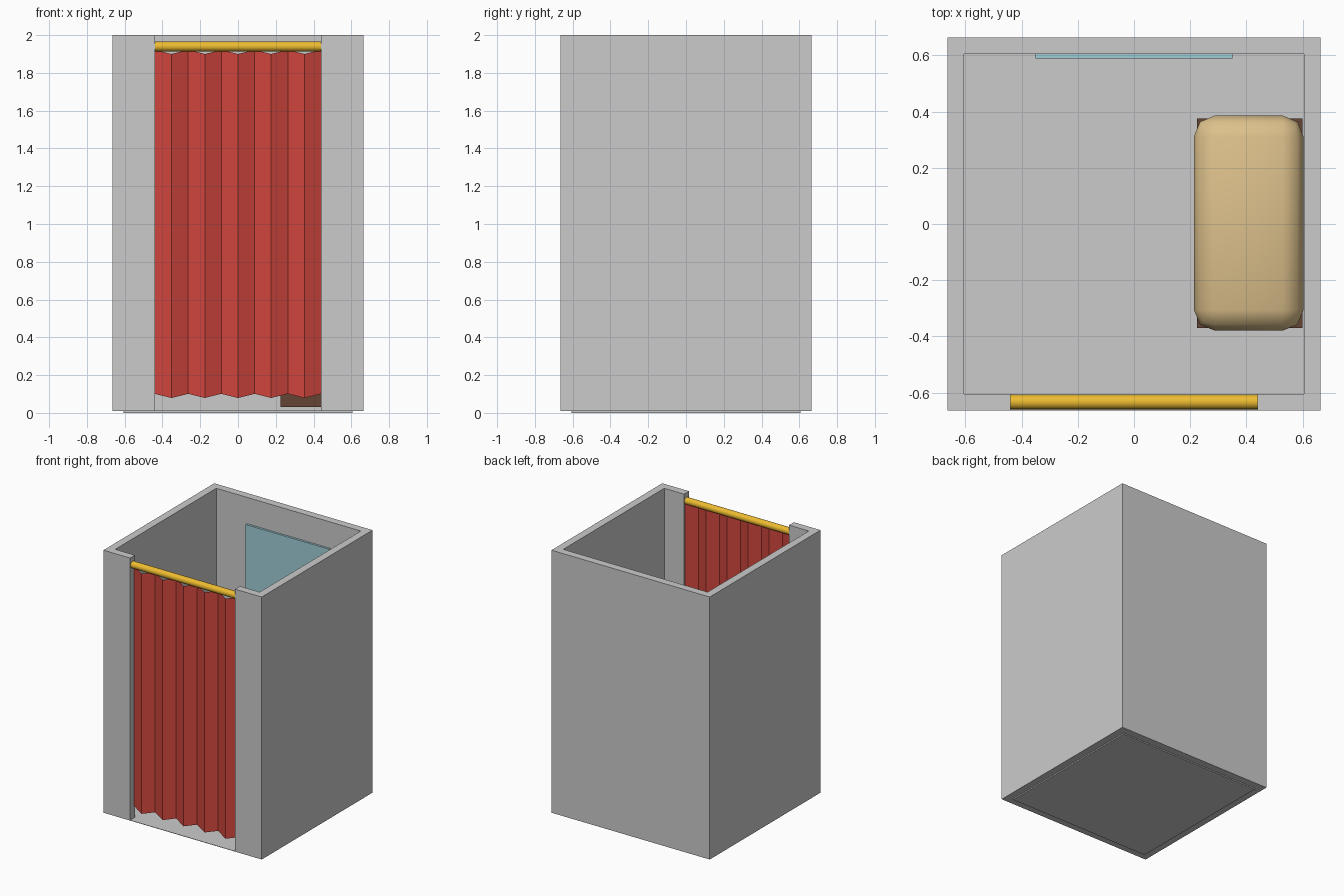
import bpy, bmesh, math

if "Cube" in bpy.data.objects:
    bpy.data.objects.remove(bpy.data.objects["Cube"])


def paint(obj, name, rgb):
    mat = bpy.data.materials.new(name)
    mat.diffuse_color = (*rgb, 1)
    mat.use_nodes = True
    mat.node_tree.nodes["Principled BSDF"].inputs["Base Color"].default_value = mat.diffuse_color
    obj.data.materials.append(mat)


def make_object(name, bm):
    bmesh.ops.recalc_face_normals(bm, faces=bm.faces)
    mesh = bpy.data.meshes.new(name)
    bm.to_mesh(mesh)
    bm.free()
    obj = bpy.data.objects.new(name, mesh)
    bpy.context.collection.objects.link(obj)
    return obj


def box(name, lo, hi, bevel=0, segments=2):
    bm = bmesh.new()
    bmesh.ops.create_cube(bm, size=1)
    for v in bm.verts:
        v.co = [(a + b) / 2 + c * (b - a) for a, b, c in zip(lo, hi, v.co)]
    if bevel:
        bmesh.ops.bevel(bm, geom=bm.edges[:], offset=bevel, segments=segments,
                        profile=0.5, affect='EDGES')
    return make_object(name, bm)


def smooth(obj, angle):
    bpy.ops.object.select_all(action='DESELECT')
    obj.select_set(True)
    bpy.context.view_layer.objects.active = obj
    bpy.ops.object.shade_smooth_by_angle(angle=math.radians(angle))


OUT, INN, DOOR = 0.664, 0.606, 0.44

# Walls: one C-shaped plan extruded upwards, open at the doorway
half = [(DOOR, -OUT), (OUT, -OUT), (OUT, OUT)]
inner = [(INN, INN), (INN, -INN), (DOOR, -INN)]
plan = half + [(-x, y) for x, y in reversed(half)]
plan += [(-x, y) for x, y in reversed(inner)] + inner
bm = bmesh.new()
face = bm.faces.new([bm.verts.new((x, y, 0.01)) for x, y in plan])
ext = bmesh.ops.extrude_face_region(bm, geom=[face])
for v in ext['geom']:
    if isinstance(v, bmesh.types.BMVert):
        v.co.z = 2
make_object("walls", bm)

# Floor: inset foot with a thin plate that reaches under the doorway
box("floor_foot", (-INN, -INN, 0), (INN, INN, 0.01))
box("floor_plate", (-OUT, -OUT, 0.009), (OUT, OUT, 0.012))

# Bench base and cushion against the right wall
base = box("bench_base", (0.225, -0.37, 0.03), (0.6, 0.375, 0.40))
paint(base, "brown", (0.13, 0.06, 0.035))
cushion = box("bench_cushion", (0.213, -0.38, 0.36), (0.604, 0.386, 0.52), 0.075)
paint(cushion, "tan", (0.72, 0.53, 0.26))
smooth(cushion, 60)

# Mirror on the back wall
mirror = box("mirror", (-0.35, 0.59, 0.2), (0.35, 0.61, 1.8))
paint(mirror, "mirror_blue", (0.35, 0.62, 0.68))

# Curtain rod
bpy.ops.mesh.primitive_cylinder_add(vertices=16, radius=0.026, depth=2 * DOOR,
                                    location=(0, -0.634, 1.94),
                                    rotation=(0, math.pi / 2, 0))
rod = bpy.context.object
rod.name = "curtain_rod"
paint(rod, "gold", (0.85, 0.5, 0.03))
smooth(rod, 40)

# Pleated curtain: five waves, hems rise and fall with the folds
bm = bmesh.new()
rows = []
for i in range(21):
    wave = math.cos(math.pi * i / 2)
    x = -DOOR + 2 * DOOR * i / 20
    rows.append([bm.verts.new((x, -0.634 + 0.018 * wave, z + 0.011 * wave))
                 for z in (0.09, 1.911)])
for a, b in zip(rows, rows[1:]):
    bm.faces.new((a[0], b[0], b[1], a[1]))
curtain = make_object("curtain", bm)
paint(curtain, "red", (0.62, 0.06, 0.045))
